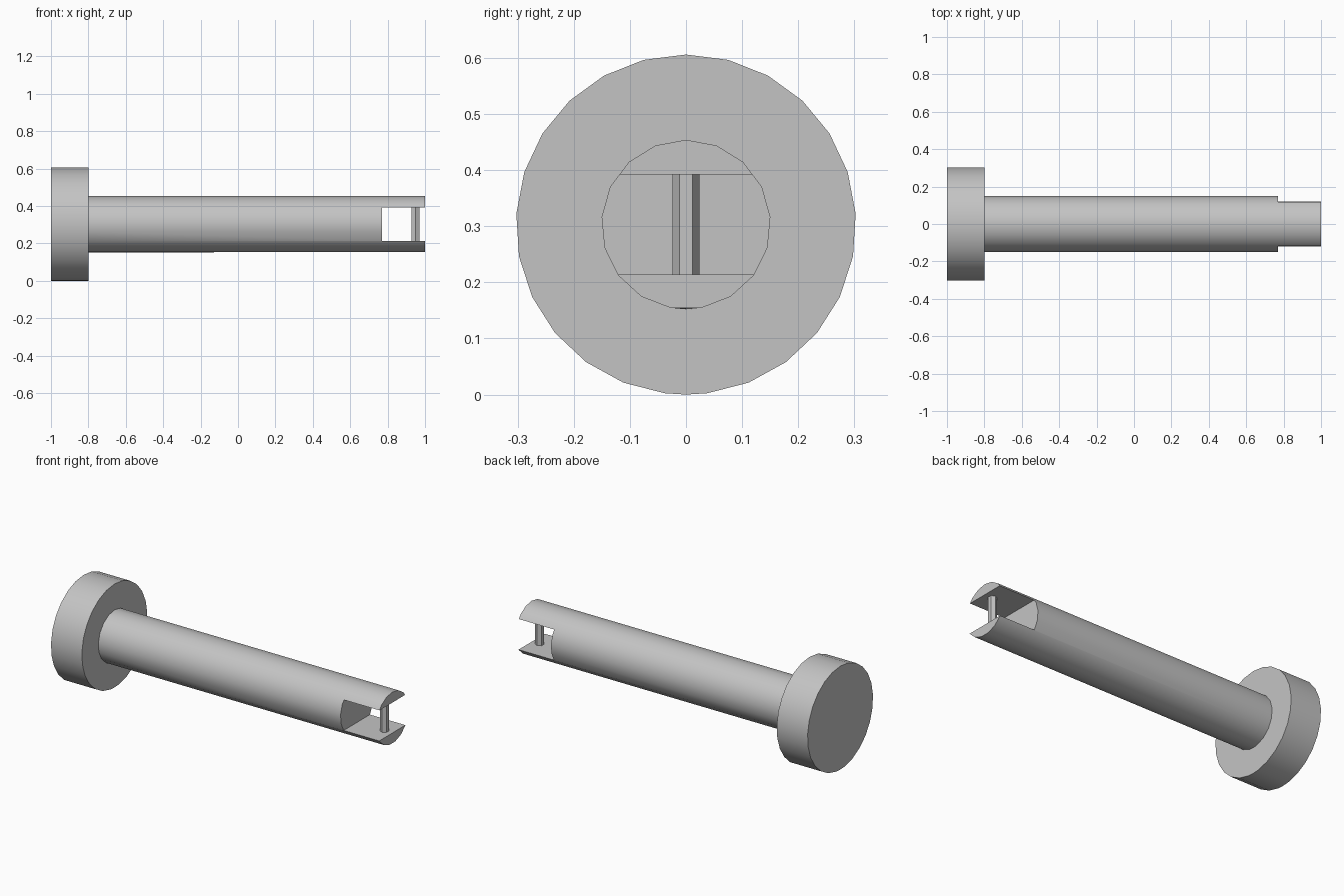
import bpy, bmesh, math
from mathutils import Matrix, Vector

if "Cube" in bpy.data.objects:
    bpy.data.objects.remove(bpy.data.objects["Cube"])

AXIS_Z = 0.303

steel = bpy.data.materials.new("light grey steel")
steel.use_nodes = True
grey = (0.55, 0.55, 0.55, 1)
steel.diffuse_color = grey
steel.node_tree.nodes["Principled BSDF"].inputs["Base Color"].default_value = grey


def finish(name, bm):
    bmesh.ops.recalc_face_normals(bm, faces=bm.faces)
    mesh = bpy.data.meshes.new(name)
    bm.to_mesh(mesh)
    bm.free()
    mesh.materials.append(steel)
    obj = bpy.data.objects.new(name, mesh)
    bpy.context.collection.objects.link(obj)
    return obj


def smooth(obj):
    bpy.ops.object.select_all(action="DESELECT")
    obj.select_set(True)
    bpy.context.view_layer.objects.active = obj
    bpy.ops.object.shade_smooth_by_angle(angle=math.radians(30))


def ring(bm, x, radius, sides, bottom):
    """Odd-sided ring with a corner on top and one extra point at the bottom."""
    angles = [math.tau * i / sides for i in range(sides)]
    points = [(x, radius * math.sin(a), AXIS_Z + radius * math.cos(a)) for a in angles]
    points.insert(sides // 2 + 1, (x, 0, bottom))
    return [bm.verts.new(p) for p in points]


def rod(name, x0, x1, radius, sides, bottom0, bottom1):
    bm = bmesh.new()
    a = ring(bm, x0, radius, sides, bottom0)
    b = ring(bm, x1, radius, sides, bottom1)
    bm.faces.new(a)
    bm.faces.new(b)
    for i in range(len(a)):
        j = (i + 1) % len(a)
        bm.faces.new((a[i], a[j], b[j], b[i]))
    return finish(name, bm)


# Wide round head
head = rod("head", -1, -0.8, 0.303, 25, 0, 0)
smooth(head)

# Long shaft, its underside seam flattening out towards the tip
radius = 0.151
flat = AXIS_Z - radius * math.cos(math.pi / 17)
shaft = rod("shaft", -0.8, 1, radius, 17, AXIS_Z - radius, flat)

# Slot through the tip, leaving an upper and a lower jaw
bm = bmesh.new()
bmesh.ops.create_cube(bm, size=1, matrix=Matrix.LocRotScale(
    Vector((0.97, 0, AXIS_Z)), None, Vector((0.4, 1, 0.178))))
cutter = finish("slot_cutter", bm)
cutter.hide_render = True
cut = shaft.modifiers.new("slot", "BOOLEAN")
cut.operation = "DIFFERENCE"
cut.solver = "EXACT"
cut.object = cutter
bpy.context.view_layer.objects.active = shaft
bpy.ops.object.modifier_apply(modifier=cut.name)
bpy.data.objects.remove(cutter)
smooth(shaft)

# Small six-sided pin joining the jaws
bm = bmesh.new()
bmesh.ops.create_cone(bm, cap_ends=True, segments=6, radius1=0.024, radius2=0.024,
                      depth=0.178, matrix=Matrix.Translation((0.949, 0, AXIS_Z)))
top = max(bm.verts, key=lambda v: abs(v.co.y))
if abs(top.co.y) < 0.023:
    bmesh.ops.rotate(bm, verts=bm.verts, cent=(0.949, 0, AXIS_Z),
                     matrix=Matrix.Rotation(math.radians(30), 3, "Z"))
pin = finish("pin", bm)
smooth(pin)
